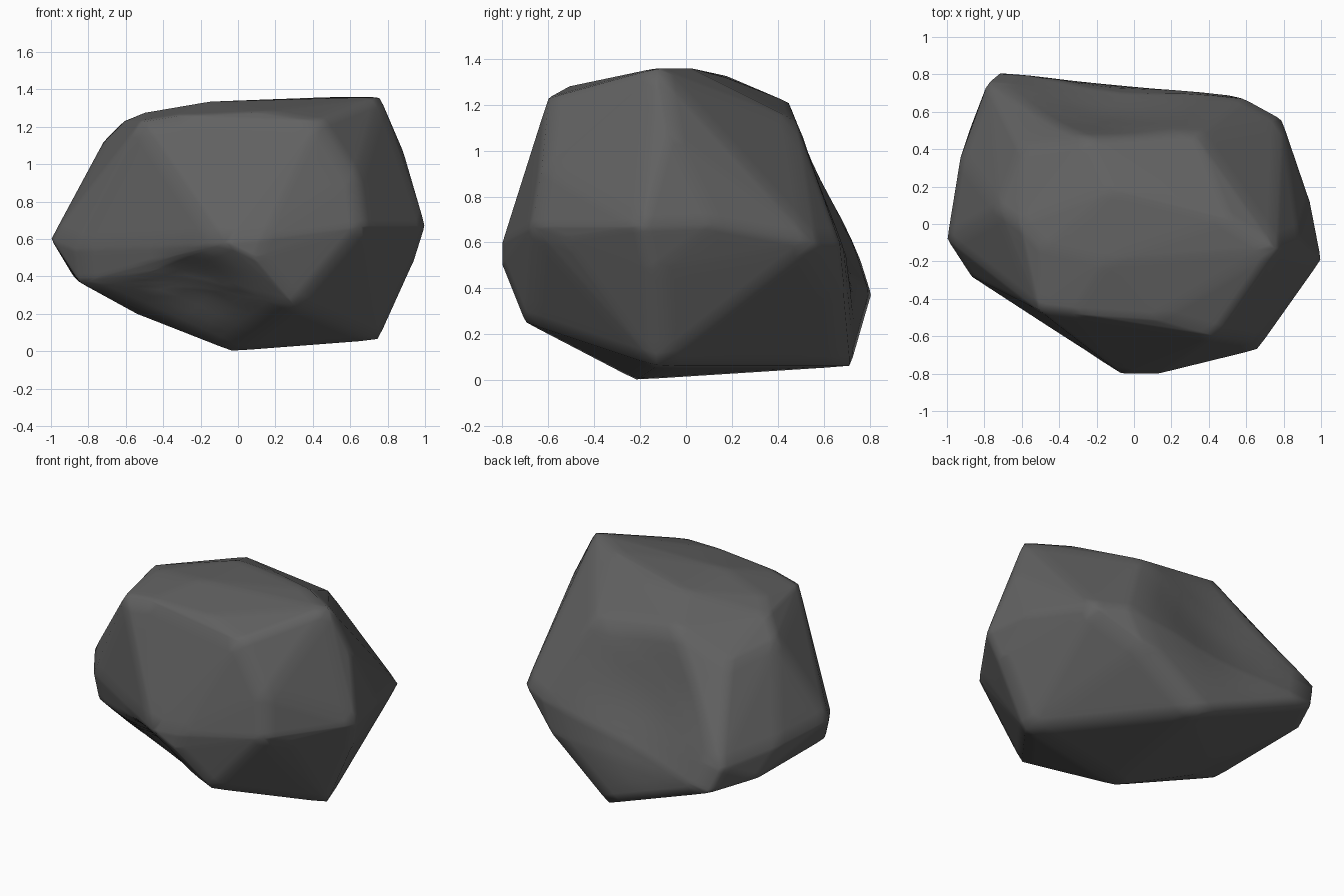
import bpy, bmesh
from mathutils import Vector

if "Cube" in bpy.data.objects:
    bpy.data.objects.remove(bpy.data.objects["Cube"])

# Corner points of the boulder, grouped by zone
crown = [(.76, -.13, 1.36), (.52, .02, 1.36), (.18, .17, 1.32), (-.12, .18, 1.325),
         (-.15, -.2, 1.335), (-.5, -.12, 1.275), (-.61, 0, 1.23), (-.33, -.48, 1.26),
         (.12, -.51, 1.28), (.43, -.6, 1.23), (-.25, .45, 1.21), (.33, .48, 1.13)]
shoulder = [(-.72, .08, 1.12), (-.51, -.46, 1.23), (-.6, .4, 1.06),
            (.88, -.08, 1.08), (.63, -.63, .92)]
waist = [(-1, -.08, .6), (-.93, .35, .57), (-.87, -.28, .55), (-.78, .76, .53),
         (-.07, -.8, .58), (.13, -.8, .6), (.66, -.67, .67),
         (.74, -.54, .62), (1, -.19, .67), (.94, .12, .68), (.79, .56, .6),
         (.59, .67, .6)]
skirt = [(-.85, -.25, .37), (-.72, .81, .37), (-.88, .5, .4), (-.45, -.5, .42),
         (.3, -.7, .25), (.09, -.8, .5), (.94, -.15, .48), (.5, .69, .39)]
base = [(.75, -.13, .06), (.07, .72, .06), (-.03, -.22, 0), (-.54, -.08, .2),
        (-.6, .12, .235)]

# Wrap the points in a skin and refine it
bm = bmesh.new()
for p in crown + shoulder + waist + skirt + base:
    bm.verts.new(p)
bmesh.ops.convex_hull(bm, input=bm.verts)
bmesh.ops.delete(bm, geom=[v for v in bm.verts if not v.link_faces], context='VERTS')
for _ in range(3):
    bmesh.ops.subdivide_edges(bm, edges=bm.edges[:], cuts=1, use_grid_fill=True)
bmesh.ops.triangulate(bm, faces=bm.faces[:])


def dent(centre, radius, push):
    """Press a shallow hollow into the skin."""
    for v in bm.verts:
        t = (v.co - Vector(centre)).length / radius
        if t < 1:
            v.co += Vector(push) * (1 - t * t) ** 2


# Hollow in the back face and undercut below the front ridge
dent((-.15, .68, .74), .55, (0, -.07, 0))
dent((-.2, -.53, .33), .32, (0, .05, .03))
bmesh.ops.recalc_face_normals(bm, faces=bm.faces[:])

mesh = bpy.data.meshes.new("boulder")
bm.to_mesh(mesh)
bm.free()
boulder = bpy.data.objects.new("boulder", mesh)
bpy.context.collection.objects.link(boulder)

# Soften the shading a little without shrinking the silhouette
for f in mesh.polygons:
    f.use_smooth = True
soften = boulder.modifiers.new("soften", 'SMOOTH')
soften.factor = 0.3
soften.iterations = 1

# Dark stone colour
stone = bpy.data.materials.new("dark_stone")
stone.diffuse_color = (.12, .12, .12, 1)
stone.use_nodes = True
stone.node_tree.nodes["Principled BSDF"].inputs["Base Color"].default_value = stone.diffuse_color
mesh.materials.append(stone)
